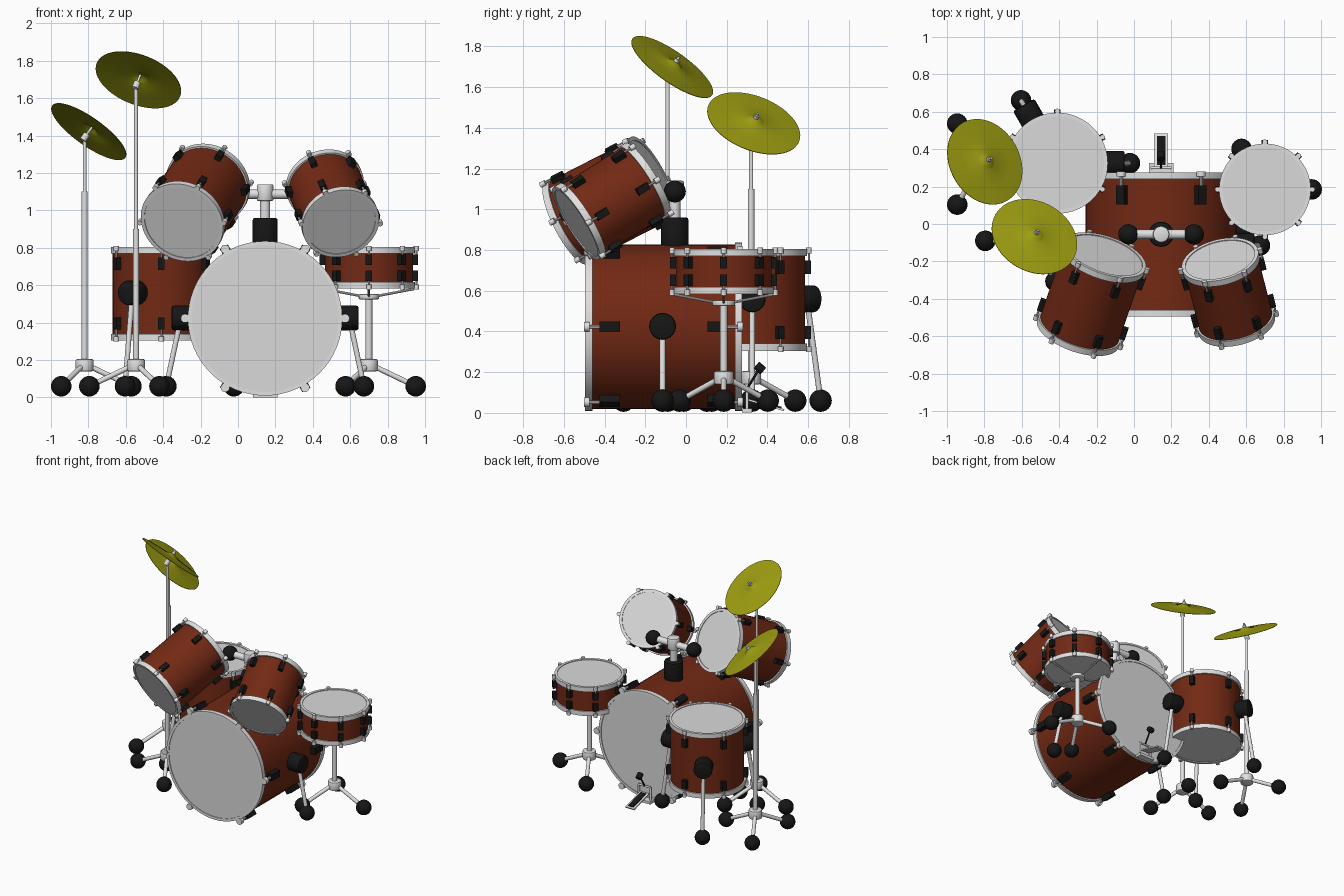
import bpy, bmesh, math
from mathutils import Vector, Matrix

if "Cube" in bpy.data.objects:
    bpy.data.objects.remove(bpy.data.objects["Cube"])

def material(name, rgb):
    m = bpy.data.materials.new(name)
    m.diffuse_color = (*rgb, 1)
    m.use_nodes = True
    m.node_tree.nodes["Principled BSDF"].inputs["Base Color"].default_value = m.diffuse_color
    return m

RED = material("red_brown_shell", (0.17, 0.022, 0.007))
HEAD = material("drum_head_white", (0.70, 0.70, 0.70))
CHROME = material("chrome", (0.75, 0.75, 0.75))
BLACK = material("black", (0.008, 0.008, 0.008))
BRASS = material("brass", (0.34, 0.34, 0.006))
V = Vector

def finish(name, bm, mat, mw):
    bmesh.ops.remove_doubles(bm, verts=bm.verts, dist=1e-5)
    bmesh.ops.recalc_face_normals(bm, faces=bm.faces)
    me = bpy.data.meshes.new(name)
    bm.to_mesh(me)
    bm.free()
    me.materials.append(mat)
    me.shade_smooth()
    me.set_sharp_from_angle(angle=math.radians(35))
    ob = bpy.data.objects.new(name, me)
    ob.matrix_world = mw
    bpy.context.collection.objects.link(ob)
    return ob

def lathe(name, profile, mat, mw=Matrix(), segs=48, closed=False):
    """Spin a (radius, height) profile around local z."""
    bm = bmesh.new()
    vs = [bm.verts.new((r, 0, z)) for r, z in profile]
    es = [bm.edges.new(p) for p in zip(vs, vs[1:])]
    if closed:
        es.append(bm.edges.new((vs[-1], vs[0])))
    bmesh.ops.spin(bm, geom=vs + es, axis=(0, 0, 1), cent=(0, 0, 0),
                   angle=math.tau, steps=segs)
    return finish(name, bm, mat, mw)

def frame(origin, axis):
    """Matrix with local z along axis."""
    a = V(axis).normalized()
    rot = Matrix() if a.z > 0.999 else a.to_track_quat('Z', 'Y').to_matrix().to_4x4()
    return Matrix.Translation(origin) @ rot

def rod(name, a, b, r, mat=CHROME, bevel=0.0, segs=20):
    a, b = V(a), V(b)
    n = (b - a).length
    c = bevel
    prof = [(0, 0), (r - c, 0), (r - c * .3, c * .3), (r, c),
            (r, n - c), (r - c * .3, n - c * .3), (r - c, n), (0, n)]
    return lathe(name, prof, mat, frame(a, b - a), segs)

def ball(name, p, r, mat=BLACK):
    prof = [(r * math.sin(math.pi * i / 12), -r * math.cos(math.pi * i / 12)) for i in range(13)]
    prof[0], prof[-1] = (0, -r), (0, r)
    return lathe(name, prof, mat, Matrix.Translation(p), 24)

def box(name, size, mat, mw):
    bm = bmesh.new()
    bmesh.ops.create_cube(bm, size=1)
    bmesh.ops.scale(bm, vec=size, verts=bm.verts)
    return finish(name, bm, mat, mw)

def polar(c, r, deg, z):
    t = math.radians(deg)
    return V((c[0] + r * math.cos(t), c[1] + r * math.sin(t), z))

def drum(name, a, b, R, lugs, phase=0, lug=(.03, .035, .065), off=.09, nub=.014, hoop=.035):
    """Shell, two heads, two hoops and tension lugs between end centres a and b."""
    a, b = V(a), V(b)
    h = (b - a).length / 2
    mw = frame((a + b) / 2, b - a)
    lathe(name + "_shell", [(R - .01, -h + .01), (R - .01, h - .01)], RED, mw, 64)
    for s, end in ((1, "top"), (-1, "bottom")):
        lathe(f"{name}_{end}_head", [(0, s * (h - .005)), (R - .008, s * (h - .005))], HEAD, mw, 64)
        lathe(f"{name}_{end}_hoop",
              [(R - .02, s * h), (R, s * h), (R, s * (h - hoop)), (R - .02, s * (h - hoop))],
              CHROME, mw, 64, True)
        for i in range(lugs):
            turn = mw @ Matrix.Rotation(math.radians(phase) + math.tau * i / lugs, 4, 'Z')
            box(f"{name}_{end}_lug", lug, BLACK,
                turn @ Matrix.Translation((R - .012 + lug[0] / 2, 0, s * (h - off))))
            x = R + nub * .6
            rod(f"{name}_{end}_tension_rod", turn @ V((x, 0, s * (h - off))),
                turn @ V((x, 0, s * (h - .01))), nub * .4, segs=10)
            rod(f"{name}_{end}_claw", turn @ V((x, 0, s * (h - .022))),
                turn @ V((x, 0, s * (h + .006))), nub, segs=14)

# Drums
drum("bass_drum", (.145, -.495, .423), (.145, .275, .423), .413, 6,
     lug=(.04, .05, .1), off=.12, nub=.024)
drum("left_tom", (-.30, -.585, .935), (-.155, -.165, 1.15), .23, 6)
drum("right_tom", (.55, -.54, .93), (.46, -.19, 1.146), .21, 6)
drum("floor_tom", (-.41, .325, .305), (-.41, .325, .805), .27, 6, phase=30)
drum("snare_drum", (.70, .185, .583), (.70, .185, .805), .245, 8, off=.068, lug=(.03, .035, .055))

# Drum legs: black bracket, slanted rod, ball foot
def drum_leg(name, c, R, deg, z):
    rod(name + "_bracket", polar(c, R - .02, deg, z), polar(c, R + .09, deg, z), .066, BLACK, .012, 28)
    foot = polar(c, R + .118, deg, .06)
    rod(name + "_leg", polar(c, R + .04, deg, z), foot, .014)
    ball(name + "_foot", foot, .055)

for deg in (0, 180):
    drum_leg("bass_drum", (.145, -.115), .41, deg, .425)
for deg in (0, 120, 240):
    drum_leg("floor_tom", (-.41, .325), .27, deg, .56)

# Tom holder on top of the bass drum
hx, hy = .145, -.055
rod("tom_holder_base", (hx, hy, .80), (hx, hy, .96), .067, BLACK, .012, 32)
rod("tom_holder_post", (hx, hy, .95), (hx, hy, 1.09), .027)
rod("tom_holder_joint", (hx, hy, 1.05), (hx, hy, 1.14), .044, CHROME, .008)
rod("tom_holder_arm", (hx - .175, hy, 1.087), (hx + .175, hy, 1.087), .025)
for s in (-1, 1):
    ball("tom_holder_ball", (hx + s * .175, hy, 1.087), .054)

# Tripod bases
def tripod(name, c, angles):
    rod(name + "_hub", (*c, .14), (*c, .205), .048, CHROME, .008, 28)
    for deg in angles:
        foot = polar(c, .25, deg, .06)
        rod(name + "_leg", (*c, .18), foot, .014)
        ball(name + "_foot", foot, .055)

# Snare stand with basket
sc = (.70, .185)
tripod("snare_stand", sc, (0, 120, 240))
rod("snare_stand_pole", (*sc, .15), (*sc, .55), .018)
rod("snare_stand_plate", (*sc, .525), (*sc, .553), .055, CHROME, .006)
for deg in (0, 90, 180, 270):
    rod("snare_stand_arm", polar(sc, .03, deg, .54), polar(sc, .24, deg, .58), .007, segs=10)

# Cymbals on stands
def cymbal(name, joint, axis, angles, step):
    j, n = V(joint), V(axis).normalized()
    c = joint[:2]
    tripod(name + "_stand", c, angles)
    rod(name + "_lower_pole", (*c, .15), (*c, step), .016)
    rod(name + "_upper_pole", (*c, step), j, .010)
    rod(name + "_tilter", j - n * .02, j + n * .02, .018)
    rod(name + "_spindle", j, j + n * .105, .007, segs=12)
    lathe(name + "_nut", [(0, .075), (.013, .075), (.013, .09), (0, .09)], CHROME, frame(j, n), 16)
    prof = [(0, .035), (.02, .031), (.04, .02), (.05, .015), (.15, .008), (.24, 0),
            (.24, -.003), (.15, .005), (.05, .012), (.04, .017), (.02, .028), (0, .032)]
    lathe(name, prof, BRASS, frame(j + n * .042, n), 64)

cymbal("left_cymbal", (-.82, .32, 1.39), (.55, .31, .775), (0, 120, 240), 1.1)
cymbal("right_cymbal", (-.545, -.09, 1.667), (.31, .55, .775), (60, 180, 300), .9)

# Bass drum pedal
px = .145
box("pedal_base", (.13, .05, .02), CHROME, Matrix.Translation((px, .30, .011)))
for s in (-1, 1):
    rod("pedal_post", (px + s * .05, .30, .01), (px + s * .05, .30, .12), .008)
rod("pedal_axle", (px - .055, .30, .12), (px + .055, .30, .12), .007)
tilt = Matrix.Translation((px, .39, .04)) @ Matrix.Rotation(math.radians(-16), 4, 'X')
box("pedal_footboard", (.075, .19, .01), CHROME, tilt)
box("pedal_pad", (.045, .16, .008), BLACK, tilt @ Matrix.Translation((0, 0, .008)))
rod("beater_rod", (px, .30, .12), (px, .365, .225), .006, BLACK)
rod("beater", (px, .345, .235), (px, .38, .205), .022, BLACK, .005)
